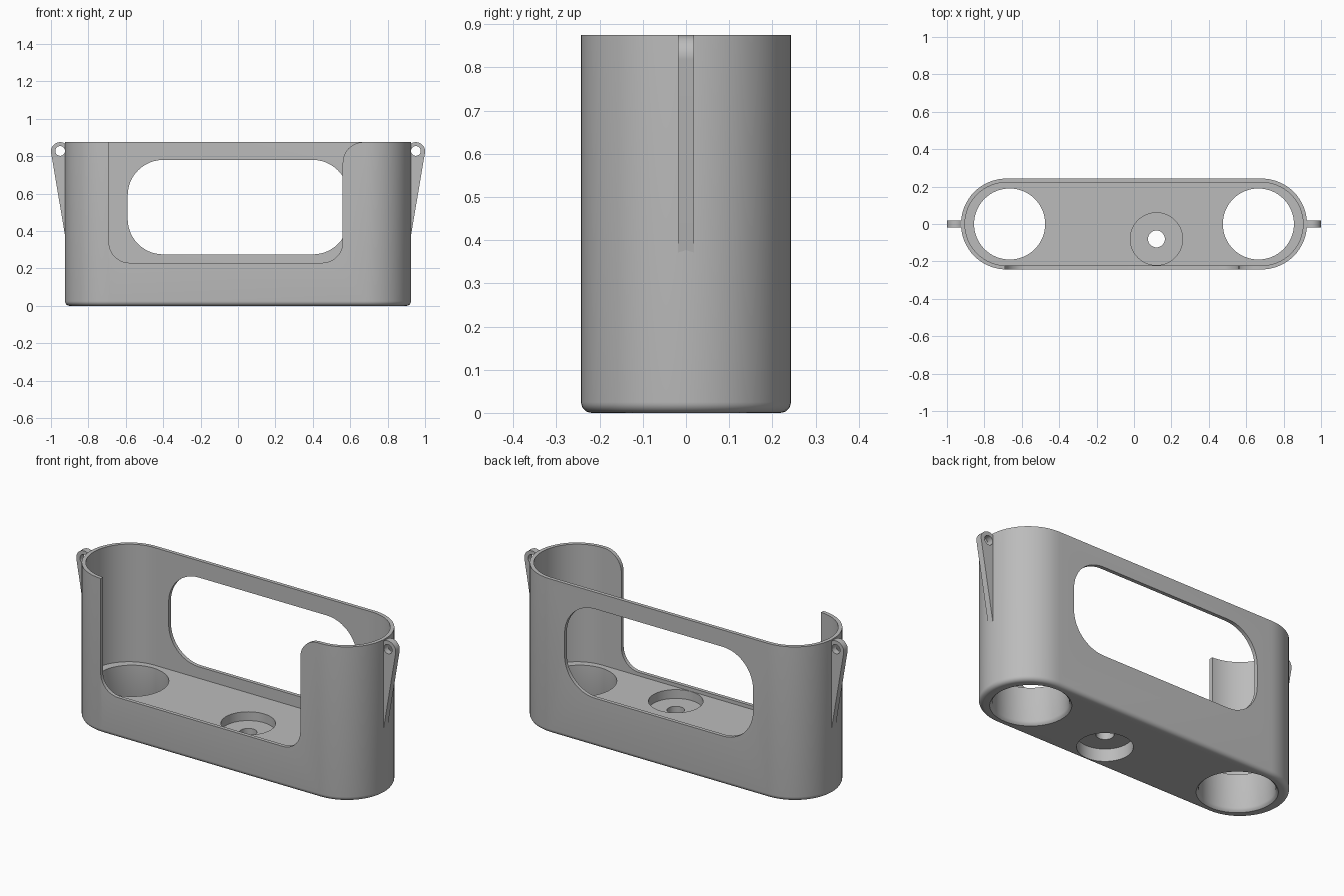
import bpy, bmesh
from math import sin, cos, pi, radians

cube = bpy.data.objects.get("Cube")
if cube:
    bpy.data.objects.remove(cube, do_unlink=True)

grey = bpy.data.materials.new("grey_plastic")
grey.use_nodes = True
GREY = (0.5, 0.5, 0.5, 1)
grey.diffuse_color = GREY
grey.node_tree.nodes["Principled BSDF"].inputs["Base Color"].default_value = GREY

HEIGHT, FLOOR = 0.875, 0.21
END_X, OUTER_R, INNER_R = 0.682, 0.243, 0.222


def arc(cx, cy, r, a0, a1, n=12):
    return [(cx + r * cos(radians(a0 + (a1 - a0) * i / n)),
             cy + r * sin(radians(a0 + (a1 - a0) * i / n))) for i in range(n + 1)]


def circle(cx, cy, r, n=64):
    return arc(cx, cy, r, 0, 360, n)[:-1]


def stadium(r):
    return arc(END_X, 0, r, -90, 90, 32) + arc(-END_X, 0, r, 90, 270, 32)


def loft(name, rings):
    """Closed solid through a stack of matching rings of 3D points."""
    bm = bmesh.new()
    loops = [[bm.verts.new(p) for p in ring] for ring in rings]
    n = len(loops[0])
    for low, high in zip(loops, loops[1:]):
        for i in range(n):
            j = (i + 1) % n
            bm.faces.new((low[i], low[j], high[j], high[i]))
    bm.faces.new(loops[0][::-1])
    bm.faces.new(loops[-1])
    bmesh.ops.recalc_face_normals(bm, faces=bm.faces)
    mesh = bpy.data.meshes.new(name)
    bm.to_mesh(mesh)
    bm.free()
    mesh.materials.append(grey)
    obj = bpy.data.objects.new(name, mesh)
    bpy.context.collection.objects.link(obj)
    return obj


def flat(points, z):
    return [(x, y, z) for x, y in points]


def upright(name, points, y0, y1):
    """Prism from an x-z profile, running along y."""
    return loft(name, [[(x, y, z) for x, z in points] for y in (y0, y1)])


def activate(obj):
    bpy.ops.object.select_all(action='DESELECT')
    obj.select_set(True)
    bpy.context.view_layer.objects.active = obj


def cut(obj, cutters):
    activate(obj)
    for cutter in cutters:
        cutter.hide_render = True
        mod = obj.modifiers.new("cut", 'BOOLEAN')
        mod.operation, mod.solver, mod.object = 'DIFFERENCE', 'EXACT', cutter
        bpy.ops.object.modifier_apply(modifier=mod.name)
        bpy.data.objects.remove(cutter, do_unlink=True)


def smooth(obj):
    activate(obj)
    bpy.ops.object.shade_smooth_by_angle(angle=radians(30))


# Holder body with a rounded bottom edge
FILLET = 0.025
rings = []
for i in range(7):
    a = i / 6 * pi / 2
    rings.append(flat(stadium(OUTER_R - FILLET * (1 - sin(a))), FILLET * (1 - cos(a))))
rings.append(flat(stadium(OUTER_R), HEIGHT))
body = loft("holder_body", rings)

# Inner cavity above the thick floor
cutters = [loft("cavity", [flat(stadium(INNER_R), z) for z in (FLOOR, 1)])]

# Rounded window in the back wall
window = (arc(0.4, 0.59, 0.19, 0, 90) + arc(-0.4, 0.59, 0.19, 90, 180)
          + arc(-0.4, 0.465, 0.19, 180, 270) + arc(0.4, 0.465, 0.19, 270, 360))
cutters.append(upright("back_window", window, 0.1, 0.3))

# Front opening, rounded at the top on one side only
opening = ([(-0.69, 1)] + arc(-0.58, 0.34, 0.11, 180, 270)
           + arc(0.45, 0.34, 0.11, 270, 360)
           + arc(0.67, 0.765, 0.11, 180, 90) + [(0.67, 1)])
cutters.append(upright("front_opening", opening, -0.3, -0.1))

# Large end holes, slightly eased at the underside
for x in (-0.665, 0.665):
    cutters.append(loft("end_hole", [flat(circle(x, 0, r), z) for r, z in
                                     ((0.203, -0.01), (0.203, 0), (0.194, 0.008),
                                      (0.19, 0.02), (0.19, 0.3))]))

# Screw hole recessed from above and below
for r, z0, z1 in ((0.14, 0.16, 0.3), (0.14, -0.1, 0.07), (0.045, -0.1, 0.3)):
    cutters.append(loft("screw_recess", [flat(circle(0.12, -0.08, r), z) for z in (z0, z1)]))

cut(body, cutters)
smooth(body)

# Strap lugs on both ends: an eyelet on a tapering rib
for side, name in ((1, "left_strap_lug"), (-1, "right_strap_lug")):
    eyelet = [(max(x, 0.912), z) for x, z in arc(0.951, 0.826, 0.049, -8, 142, 24)]
    profile = [(side * x, z) for x, z in eyelet + [(0.912, 0.365), (0.923, 0.365)]]
    lug = upright(name, profile, -0.018, 0.018)
    cut(lug, [upright("eye", circle(side * 0.951, 0.828, 0.026, 32), -0.1, 0.1)])
    smooth(lug)
